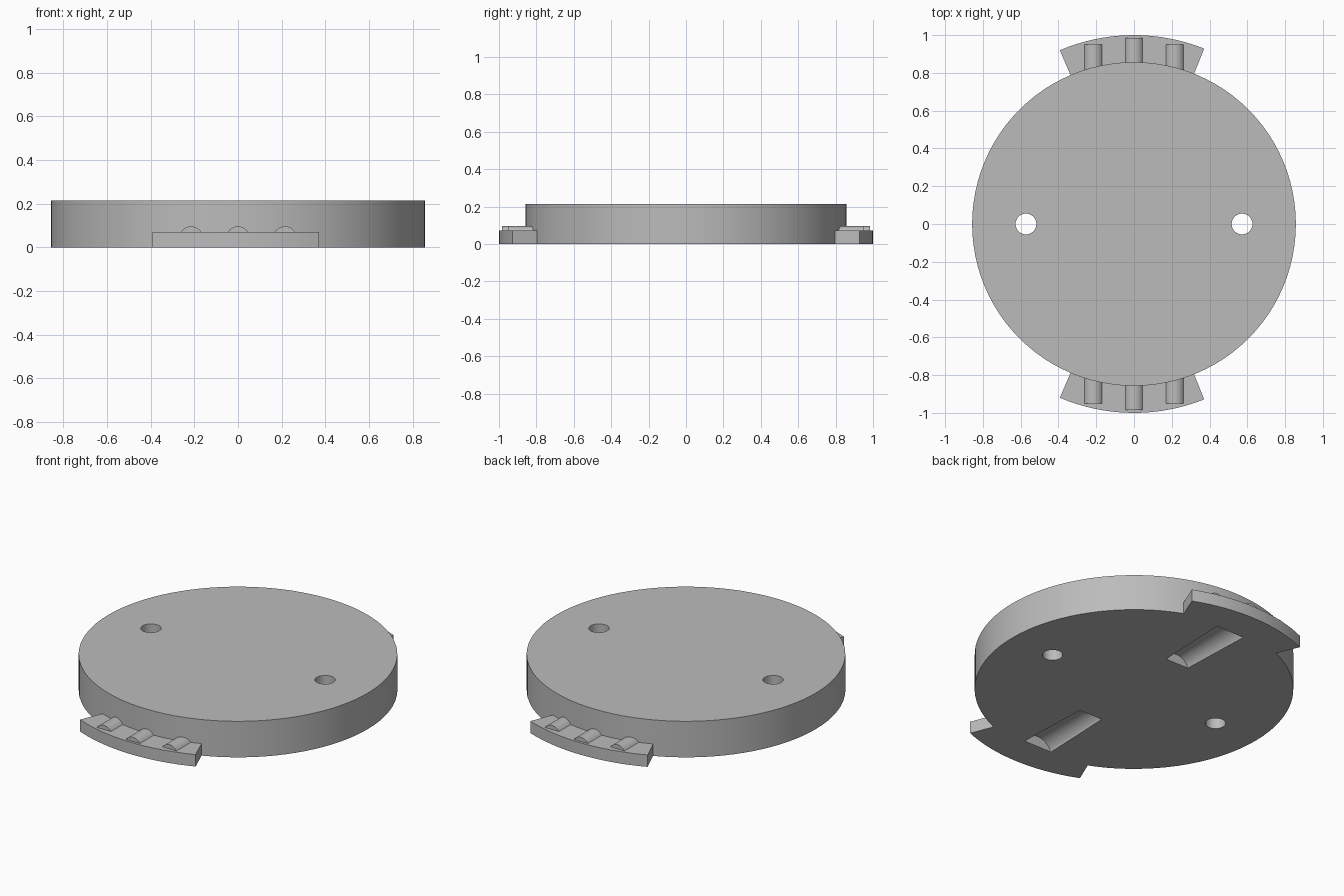
import bpy
import bmesh
from math import sin, cos, pi, radians

cube = bpy.data.objects.get("Cube")
if cube:
    bpy.data.objects.remove(cube, do_unlink=True)

DISC_R, DISC_H, TAB_H = 0.857, 0.214, 0.071

grey = bpy.data.materials.new("plain grey")
grey.use_nodes = True
colour = (0.5, 0.5, 0.5, 1)
grey.diffuse_color = colour
grey.node_tree.nodes["Principled BSDF"].inputs["Base Color"].default_value = colour


def loft(name, start, end):
    """Closed solid between two matching rings of points."""
    bm = bmesh.new()
    a = [bm.verts.new(p) for p in start]
    b = [bm.verts.new(p) for p in end]
    bm.faces.new(a)
    bm.faces.new(b)
    n = len(a)
    for i in range(n):
        j = (i + 1) % n
        bm.faces.new((a[i], a[j], b[j], b[i]))
    bmesh.ops.recalc_face_normals(bm, faces=bm.faces)
    mesh = bpy.data.meshes.new(name)
    bm.to_mesh(mesh)
    bm.free()
    mesh.materials.append(grey)
    obj = bpy.data.objects.new(name, mesh)
    bpy.context.collection.objects.link(obj)
    return obj


def select(obj):
    bpy.ops.object.select_all(action='DESELECT')
    obj.select_set(True)
    bpy.context.view_layer.objects.active = obj


def smooth(obj):
    select(obj)
    bpy.ops.object.shade_smooth_by_angle(angle=radians(30))


def extrude(name, outline, z0, z1):
    return loft(name, [(x, y, z0) for x, y in outline],
                [(x, y, z1) for x, y in outline])


def circle(x, r, n):
    return [(x + r * cos(2 * pi * i / n), r * sin(2 * pi * i / n)) for i in range(n)]


def arch(x, y, half, base, rise, skirt, n=16):
    """Arched cross-section standing across the y axis."""
    r = (half * half + rise * rise) / (2 * rise)
    low = base + rise - r
    sweep = math_sweep(half, r)
    ring = [(x + r * sin(t), y, low + r * cos(t))
            for t in (sweep * (2 * i / n - 1) for i in range(n + 1))]
    return ring + [(x + half, y, base - skirt), (x - half, y, base - skirt)]


def math_sweep(half, r):
    from math import asin
    return asin(min(1, half / r))


def cut(target, cutter):
    cutter.hide_render = True
    mod = target.modifiers.new("cut", 'BOOLEAN')
    mod.operation = 'DIFFERENCE'
    mod.solver = 'EXACT'
    mod.object = cutter
    select(target)
    bpy.ops.object.modifier_apply(modifier=mod.name)
    bpy.data.objects.remove(cutter, do_unlink=True)


# Main disc with two through holes
disc = extrude("disc", circle(0, DISC_R, 96), 0, DISC_H)
for x in (-0.572, 0.572):
    cut(disc, extrude("hole_cutter", circle(x, 0.055, 32), -0.1, DISC_H + 0.1))

# Arched finger recesses underneath
for s in (-1, 1):
    cut(disc, loft("recess_cutter", arch(0, s * 0.36, 0.076, 0, 0.055, 0.05),
                   arch(0, s * 0.805, 0.092, 0, 0.062, 0.05)))
smooth(disc)

# Locking tabs with three raised ribs each, front and back
for side, s in (("front", -1), ("back", 1)):
    angles = [radians(-23.1 + 44.9 * i / 16) for i in range(17)]
    outline = [(sin(t), s * cos(t)) for t in angles]
    outline += [(0.845 * sin(t), s * 0.845 * cos(t)) for t in reversed(angles)]
    smooth(extrude(side + "_tab", outline, 0, TAB_H))
    for label, x, end in (("right", -0.215, 0.95), ("middle", 0, 0.985), ("left", 0.215, 0.95)):
        rib = loft(f"{side}_{label}_rib", arch(x, s * 0.81, 0.046, TAB_H, 0.025, 0.02),
                   arch(x, s * end, 0.046, TAB_H, 0.025, 0.02))
        smooth(rib)
